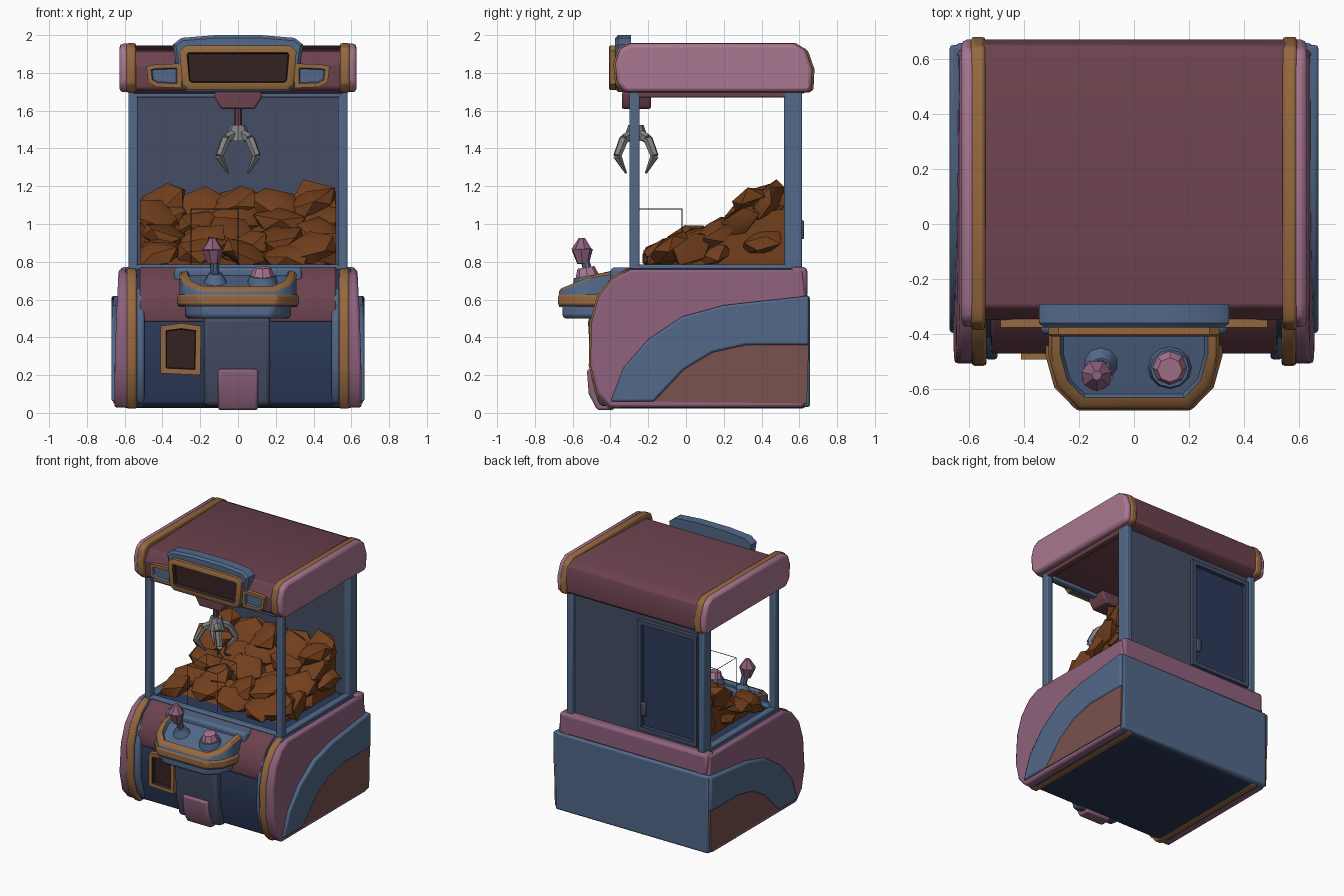
import bpy, bmesh, math, random
from mathutils import Vector, Matrix, Euler

if "Cube" in bpy.data.objects:
    bpy.data.objects.remove(bpy.data.objects["Cube"])

random.seed(4)
COL = dict(pink=(.40, .18, .28), gold=(.30, .14, .05), blue=(.085, .14, .25), navy=(.025, .042, .10),
           wall=(.06, .075, .13), red=(.15, .055, .075), brown=(.19, .085, .075), dark=(.035, .016, .016),
           food=(.17, .05, .012), steel=(.22, .22, .23), plum=(.27, .12, .20))
MAT = {}
for n, c in COL.items():
    MAT[n] = bpy.data.materials.new(n)
    MAT[n].diffuse_color = (*c, 1)


def finish(name, bm, mats, bevel=0):
    bmesh.ops.recalc_face_normals(bm, faces=bm.faces)
    me = bpy.data.meshes.new(name)
    bm.to_mesh(me)
    bm.free()
    ob = bpy.data.objects.new(name, me)
    bpy.context.collection.objects.link(ob)
    for m in mats:
        me.materials.append(MAT[m])
    if bevel:
        b = ob.modifiers.new('Bevel', 'BEVEL')
        b.width, b.segments, b.limit_method = bevel, 2, 'ANGLE'
        b.angle_limit = math.radians(35)
    return ob


def prism(name, pts, axis, a, b, mat, bevel=0, insets=()):
    """Extrude a 2D outline along an axis from a to b; insets = (thickness, depth, material) steps on end b."""
    put = {'x': lambda p, t: (t, p[0], p[1]), 'y': lambda p, t: (p[0], t, p[1]),
           'z': lambda p, t: (p[0], p[1], t)}[axis]
    bm = bmesh.new()
    v0 = [bm.verts.new(put(p, a)) for p in pts]
    v1 = [bm.verts.new(put(p, b)) for p in pts]
    n = len(pts)
    bm.faces.new(v0)
    end = bm.faces.new(v1)
    for i in range(n):
        bm.faces.new((v0[i], v0[(i + 1) % n], v1[(i + 1) % n], v1[i]))
    bmesh.ops.recalc_face_normals(bm, faces=bm.faces)
    mats = [mat]
    for t, d, m in insets:
        ring = bmesh.ops.inset_region(bm, faces=[end], thickness=t, depth=d, use_even_offset=True)['faces']
        mats.append(m)
        for f in ring + [end]:
            f.material_index = len(mats) - 1
    return finish(name, bm, mats, bevel)


def box(name, x, y, z, mat, bevel=.008):
    return prism(name, [(x[0], y[0]), (x[1], y[0]), (x[1], y[1]), (x[0], y[1])], 'z', z[0], z[1], mat, bevel)


def scaled(pts, k):
    cx = (min(p[0] for p in pts) + max(p[0] for p in pts)) / 2
    cy = (min(p[1] for p in pts) + max(p[1] for p in pts)) / 2
    return [(cx + (p[0] - cx) * k, cy + (p[1] - cy) * k) for p in pts]


def mirror(half):
    return half + [(-x, y) for x, y in reversed(half)]


def cone(name, r1, r2, p, q, mat, n=8):
    p, q = Vector(p), Vector(q)
    bm = bmesh.new()
    m = Matrix.Translation((p + q) / 2) @ (q - p).to_track_quat('Z', 'Y').to_matrix().to_4x4()
    bmesh.ops.create_cone(bm, cap_ends=True, segments=n, radius1=r1, radius2=r2, depth=(q - p).length, matrix=m)
    return finish(name, bm, [mat])


# Lower body between the side panels
prism('base_body', [(.62, .025), (.62, .765), (-.30, .765), (-.40, .69), (-.45, .55), (-.46, .25), (-.41, .05), (-.35, .025)],
      'x', -.60, .60, 'navy', .01)
prism('front_shoulder', [(-.28, .74), (-.30, .775), (-.41, .70), (-.47, .56), (-.46, .48), (-.40, .50)], 'x', -.52, .52, 'red', .01)
box('back_panel', (-.648, .648), (.60, .657), (.03, .62), 'blue', .015)
box('back_ledge', (-.625, .625), (.55, .642), (.61, .772), 'plum', .02)

# Side panels with trim and arched decoration
side = [(.645, .04), (.645, .60), (.625, .765), (-.30, .765), (-.39, .72), (-.47, .62), (-.51, .48),
        (-.515, .25), (-.48, .10), (-.41, .022), (.62, .022)]
arch = [(-.40, .06), (-.33, .24), (-.20, .39), (-.02, .51), (.20, .57), (.65, .62)]
inner = [(.65, .36), (.32, .36), (.14, .32), (-.01, .23), (-.17, .06)]
for s, w in ((-1, 'left'), (1, 'right')):
    panel = prism(w + '_side_panel', scaled(side, .985), 'x', s * .57, s * .655, 'plum', .02)
    for v in panel.data.vertices:
        if abs(v.co.x) > .6:
            v.co.x -= s * max(0, v.co.z - .3) * .05
    prism(w + '_side_trim', side, 'x', s * .535, s * .59, 'gold', .012)
    prism(w + '_inner_trim', scaled(side, .96), 'x', s * .495, s * .54, 'blue', .012)
    prism(w + '_arch_band', arch + inner, 'x', s * .60, s * .67, 'blue', .012)
    prism(w + '_arch_fill', [(.64, .05)] + inner, 'x', s * .60, s * .66, 'brown')

# Front column, foot block and prize door
prism('front_column', [(-.38, .03), (-.46, .04), (-.50, .18), (-.52, .50), (-.38, .56)], 'x', -.18, .17, 'wall', .02)
prism('foot_block', [(-.38, .015), (-.47, .015), (-.515, .10), (-.525, .23), (-.40, .24)], 'x', -.105, .105, 'plum', .012)
prism('prize_door', [(-.41, .21), (-.20, .20), (-.195, .46), (-.30, .475), (-.41, .46)], 'y', -.40, -.492, 'gold', 0,
      [(.028, 0, 'gold'), (.004, -.028, 'dark')])

# Control tray, tilted towards the player
tray = mirror([(.31, -.33), (.31, -.48), (.28, -.59), (.20, -.672)])
tray_z = lambda y: min(.755, .65 + .40 * (y + .68))
deck = prism('control_tray', tray, 'z', .56, .70, 'blue', 0, [(.012, .012, 'gold'), (.03, 0, 'gold'), (.012, -.025, 'blue')])
for v in deck.data.vertices:
    if v.co.z > .6:
        v.co.z += tray_z(v.co.y) - .71
prism('tray_band', scaled(tray, 1.035), 'z', .565, .63, 'gold', .015)
prism('tray_underside', scaled(tray, .90), 'z', .50, .58, 'blue', .02)
box('tray_back', (-.34, .34), (-.40, -.29), (.68, .77), 'blue', .02)

# Joystick and button
cone('joystick_base', .075, .035, (-.12, -.50, .67), (-.12, -.52, .74), 'blue', 10)
cone('joystick_stem', .024, .024, (-.12, -.51, .72), (-.13, -.55, .86), 'blue')
cone('joystick_ball_lower', .032, .058, (-.13, -.545, .79), (-.135, -.55, .865), 'plum', 7)
cone('joystick_ball_upper', .058, .018, (-.135, -.55, .865), (-.135, -.55, .925), 'plum', 7)
cone('button_ring', .085, .07, (.13, -.515, .67), (.13, -.525, .725), 'blue', 12)
cone('button', .068, .045, (.13, -.52, .71), (.13, -.53, .77), 'pink', 8)

# Cabinet posts, rails and back wall
for s, w in ((-1, 'left'), (1, 'right')):
    xs = sorted((s * .53, s * .58))
    box(w + '_front_post', xs, (-.30, -.245), (.76, 1.71), 'blue')
    box(w + '_rear_post', xs, (.52, .615), (.76, 1.71), 'blue')
    box(w + '_lower_rail', xs, (-.29, .60), (.755, .785), 'blue')
    box(w + '_upper_rail', xs, (-.29, .60), (1.67, 1.71), 'red')
box('front_sill', (-.56, .56), (-.30, -.25), (.755, .785), 'blue')
box('front_header', (-.56, .56), (-.30, -.25), (1.67, 1.71), 'blue')
box('back_wall', (-.55, .55), (.53, .585), (.76, 1.71), 'wall')
prism('back_door', [(-.52, .80), (-.02, .80), (-.02, 1.64), (-.52, 1.64)], 'y', .57, .615, 'wall', 0,
      [(.03, 0, 'wall'), (.008, -.02, 'navy')])
box('door_handle', (-.09, -.05), (.60, .625), (.92, 1.02), 'wall')

# Roof: middle, trims and end caps
prism('roof_middle', [(-.30, 1.69), (-.34, 1.72), (-.35, 1.84), (-.30, 1.915), (.58, 1.945), (.65, 1.91), (.67, 1.84),
                      (.665, 1.72), (.62, 1.69)], 'x', -.56, .56, 'red', .01)
cap = [(-.33, 1.695), (-.375, 1.74), (-.385, 1.85), (-.36, 1.93), (-.30, 1.958), (.58, 1.958), (.645, 1.92), (.68, 1.82),
       (.675, 1.71), (.65, 1.695)]
for s, w in ((-1, 'left'), (1, 'right')):
    prism(w + '_roof_trim', cap, 'x', s * .54, s * .592, 'gold', .012)
    prism(w + '_roof_cap', scaled(cap, .98), 'x', s * .57, s * .627, 'pink', .02)
    wing = [(s * .30, 1.85), (s * .44, 1.845), (s * .485, 1.835), (s * .475, 1.75), (s * .43, 1.725), (s * .30, 1.72)]
    prism(w + '_sign_wing', wing, 'y', -.30, -.375, 'gold', 0, [(.022, 0, 'gold'), (.006, -.015, 'blue')])

# Marquee sign
prism('marquee', mirror([(.27, 1.70), (.315, 1.75), (.345, 1.95), (.30, 1.985), (.12, 2.0)]), 'y', -.29, -.36, 'blue', 0,
      [(.015, .015, 'blue')])
prism('marquee_frame', mirror([(.26, 1.71), (.295, 1.74), (.31, 1.915), (.275, 1.945)]), 'y', -.35, -.402, 'gold', 0,
      [(.008, .006, 'gold'), (.03, 0, 'gold'), (.006, -.03, 'dark')])

# Crane trolley and claw
CY = -.265
prism('trolley', mirror([(.09, 1.61), (.125, 1.67), (.125, 1.70)]), 'y', CY - .075, CY + .08, 'red', .01)
cone('crane_rod', .02, .02, (0, CY, 1.50), (0, CY, 1.63), 'red')
cone('claw_hub', .07, .04, (0, CY, 1.44), (0, CY, 1.525), 'steel')
for i in range(4):
    a = math.radians(45 + 90 * i)
    d = lambda r, z: (r * math.cos(a), CY + r * math.sin(a), z)
    path = [d(.03, 1.475), d(.09, 1.45), d(.14, 1.36), d(.075, 1.27)]
    for j, (r1, r2) in enumerate(((.028, .026), (.026, .022), (.023, .006))):
        cone(f'claw_arm_{i}_{j}', r1, r2, path[j], path[j + 1], 'steel', 6)

# Thin frame of the prize chute
ch = [(-.25, -.25), (0, -.25), (0, -.02), (-.25, -.02)]
for i, (x, y) in enumerate(ch):
    cone(f'chute_post_{i}', .0025, .0025, (x, y, .77), (x, y, 1.08), 'navy', 4)
    cone(f'chute_rail_{i}', .0025, .0025, (x, y, 1.08), (*ch[(i + 1) % 4], 1.08), 'navy', 4)

# Heap of prize chunks rising to the back, on a hidden wedge
prism('heap_core', [(-.12, .77), (.52, .77), (.52, 1.08), (.40, 1.06), (.1, .86)], 'x', -.46, .46, 'food')
bm = bmesh.new()
for y, z in ((-.11, .84), (.02, .89), (.16, .93), (.16, .82), (.28, 1.01), (.38, 1.08), (.44, 1.12), (.40, .90)):
    for k in range(5):
        x = -.42 + .21 * k + random.uniform(-.05, .05)
        rot = Euler((random.uniform(.2, .9), random.uniform(-.4, .4), random.uniform(-.7, .7))).to_matrix().to_4x4()
        m = Matrix.Translation((x, y + random.uniform(-.03, .03), z + random.uniform(-.03, .03))) @ rot
        for v in bmesh.ops.create_icosphere(bm, subdivisions=1, radius=1)['verts']:
            v.co = Vector((v.co.x * .16, v.co.y * .125, v.co.z * .07)) * random.uniform(.88, 1.08)
            v.co = m @ v.co
            v.co.x = max(-.52, min(.52, v.co.x))
            v.co.y = max(-.23, min(.525, v.co.y))
            v.co.z = max(.77, v.co.z)
finish('prize_heap', bm, ['food'])

# Smooth shading with crisp edges
bpy.ops.object.select_all(action='DESELECT')
for o in bpy.context.scene.objects:
    o.select_set(True)
    bpy.context.view_layer.objects.active = o
bpy.ops.object.shade_smooth_by_angle(angle=math.radians(40))

for m in bpy.data.materials:
    if m.users and not m.is_grease_pencil:
        m.use_nodes = True
        m.node_tree.nodes["Principled BSDF"].inputs["Base Color"].default_value = m.diffuse_color
